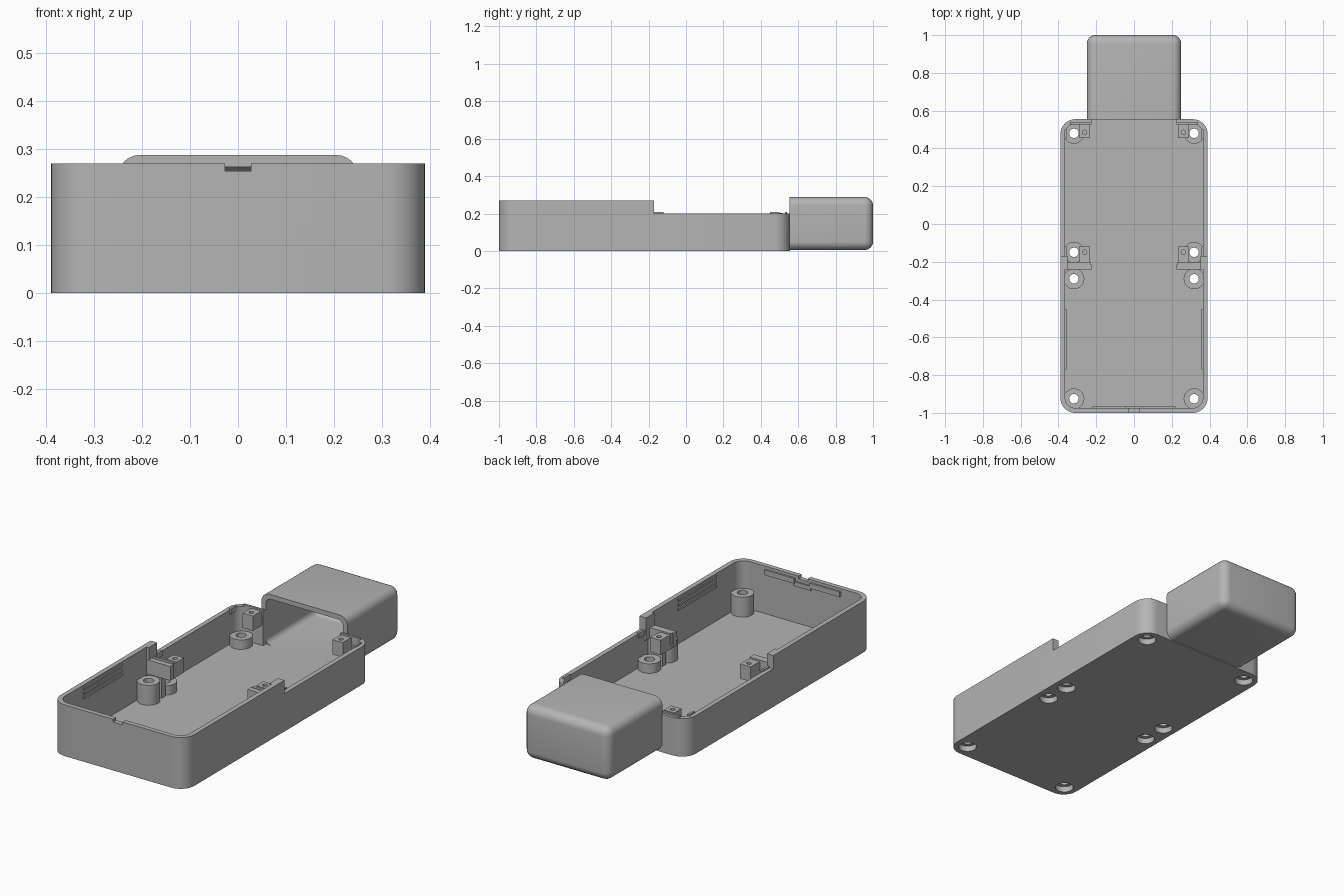
import bpy, bmesh, math
from mathutils import Vector

if "Cube" in bpy.data.objects:
    bpy.data.objects.remove(bpy.data.objects["Cube"], do_unlink=True)

grey = bpy.data.materials.new("plain grey")
grey.use_nodes = True
grey.diffuse_color = (0.46, 0.46, 0.46, 1)
grey.node_tree.nodes["Principled BSDF"].inputs["Base Color"].default_value = (0.46, 0.46, 0.46, 1)


def finish(bm, name):
    bmesh.ops.recalc_face_normals(bm, faces=bm.faces[:])
    mesh = bpy.data.meshes.new(name)
    bm.to_mesh(mesh)
    bm.free()
    mesh.materials.append(grey)
    ob = bpy.data.objects.new(name, mesh)
    bpy.context.scene.collection.objects.link(ob)
    return ob


def prism(name, x0, x1, y0, y1, z0, z1, r=0.0):
    """Upright block with optionally rounded corners."""
    bm = bmesh.new()
    if r:
        pts = []
        for i, (sx, sy) in enumerate([(1, 1), (-1, 1), (-1, -1), (1, -1)]):
            cx = x1 - r if sx > 0 else x0 + r
            cy = y1 - r if sy > 0 else y0 + r
            for k in range(11):
                a = math.pi / 2 * (i + k / 10)
                pts.append((cx + r * math.cos(a), cy + r * math.sin(a)))
    else:
        pts = [(x0, y0), (x1, y0), (x1, y1), (x0, y1)]
    face = bm.faces.new([bm.verts.new((x, y, z0)) for x, y in pts])
    up = bmesh.ops.extrude_face_region(bm, geom=[face])["geom"]
    bmesh.ops.translate(bm, vec=(0, 0, z1 - z0), verts=[v for v in up if isinstance(v, bmesh.types.BMVert)])
    return finish(bm, name)


def cylinder(name, x, y, z0, z1, r):
    bm = bmesh.new()
    bmesh.ops.create_cone(bm, cap_ends=True, segments=32, radius1=r, radius2=r, depth=z1 - z0)
    bmesh.ops.translate(bm, vec=(x, y, (z0 + z1) / 2), verts=bm.verts[:])
    return finish(bm, name)


def soft_box(name, half, y0, y1, z0, z1, r):
    """Block with every edge rounded except around its front face."""
    bm = bmesh.new()
    bmesh.ops.create_cube(bm, size=1)
    for v in bm.verts:
        v.co = Vector((v.co.x * 2 * half, (y0 + y1) / 2 + v.co.y * (y1 - y0),
                       (z0 + z1) / 2 + v.co.z * (z1 - z0)))
    edges = [e for e in bm.edges if any(v.co.y > y0 + 0.01 for v in e.verts)]
    bmesh.ops.bevel(bm, geom=edges, offset=r, segments=6, profile=0.5, affect='EDGES')
    return finish(bm, name)


def combine(ob, other, operation="DIFFERENCE"):
    mod = ob.modifiers.new("boolean", "BOOLEAN")
    mod.operation, mod.solver, mod.object = operation, "EXACT", other
    bpy.context.view_layer.update()
    graph = bpy.context.evaluated_depsgraph_get()
    mesh = bpy.data.meshes.new_from_object(ob.evaluated_get(graph))
    ob.modifiers.clear()
    ob.data = mesh
    bpy.data.objects.remove(other, do_unlink=True)


# Open tray: high walls in front, lower walls behind, gap in the back wall
tray = prism("tray", -0.39, 0.39, -1, 0.555, 0, 0.27, 0.08)
combine(tray, prism("cavity", -0.365, 0.365, -0.975, 0.53, 0.02, 0.5, 0.056))
combine(tray, prism("step_cut", -1, 1, -0.17, 1, 0.2, 0.5))
combine(tray, prism("back_gap", -0.225, 0.225, 0.5, 0.6, 0.02, 0.5))
combine(tray, prism("front_notch", -0.027, 0.027, -1.1, -0.9, 0.255, 0.5))

# Screw bosses, bored through with a wide recess underneath
spots = [(s * 0.318, y, top) for s in (-1, 1)
         for y, top in ((0.48, 0.07), (-0.15, 0.07), (-0.29, 0.125), (-0.925, 0.125))]
bosses = []
for x, y, top in spots:
    boss = cylinder("screw_boss", x, y, 0.01, top, 0.055)
    # Trim whatever would stick out through the tray wall
    combine(boss, prism("trim", -0.38, 0.38, -0.99, 0.545, -1, 1, 0.07), "INTERSECT")
    bosses.append(boss)
    for ob in (tray, boss):
        combine(ob, cylinder("recess", x, y, -0.01, 0.03, 0.045))
        combine(ob, cylinder("bore", x, y, -0.1, 0.3, 0.025))

# Hollow rounded cap at the back, open towards the tray
cap = soft_box("rear_cap", 0.25, 0.553, 1, 0.005, 0.288, 0.045)
combine(cap, soft_box("cap_hollow", 0.225, 0.5, 0.975, 0.02, 0.263, 0.03))

# Fittings that repeat on both sides
for s in (-1, 1):
    def side(name, xa, xb, *rest):
        return prism(name, min(s * xa, s * xb), max(s * xa, s * xb), *rest)

    for y in (0.485, -0.15):
        post = side("clip_post", 0.232, 0.292, y - 0.03, y + 0.03, 0.125, 0.203)
        combine(post, cylinder("pilot_hole", s * 0.262, y, 0.16, 0.25, 0.012))
    # Brackets tying the posts to the walls
    side("rear_bracket", 0.232, 0.292, 0.51, 0.54, 0.125, 0.2)
    side("middle_bracket", 0.232, 0.292, -0.22, -0.178, 0.125, 0.2)
    # Raised lips around the low corners
    side("rear_lip", 0.225, 0.34, 0.528, 0.54, 0.18, 0.208)
    side("rear_side_lip", 0.357, 0.369, 0.45, 0.5, 0.18, 0.208)
    side("middle_lip", 0.23, 0.37, -0.215, -0.2, 0.15, 0.208)
    side("middle_side_lip", 0.357, 0.369, -0.2, -0.12, 0.18, 0.208)
    # Cross rib between the paired bosses
    side("cross_rib", 0.28, 0.37, -0.235, -0.205, 0.01, 0.2)
    side("cross_rib_top", 0.225, 0.37, -0.242, -0.215, 0.13, 0.205)
    side("wall_end", 0.352, 0.37, -0.24, -0.17, 0.15, 0.27)
    # Grip ridges on the side walls
    for z in (0.205, 0.23, 0.255):
        side("side_ridge", 0.358, 0.37, -0.77, -0.45, z - 0.006, z + 0.006)
    # Snap bars on the front wall
    side("front_snap_bar", 0.045, 0.22, -0.98, -0.965, 0.228, 0.255)
prism("front_snap_centre", -0.05, 0.05, -0.98, -0.967, 0.215, 0.238)

# Smooth the round surfaces, keep corners crisp
bpy.ops.object.select_all(action="DESELECT")
for ob in bpy.context.scene.objects:
    if ob.type == "MESH":
        ob.select_set(True)
        bpy.context.view_layer.objects.active = ob
bpy.ops.object.shade_smooth_by_angle(angle=math.radians(30))
